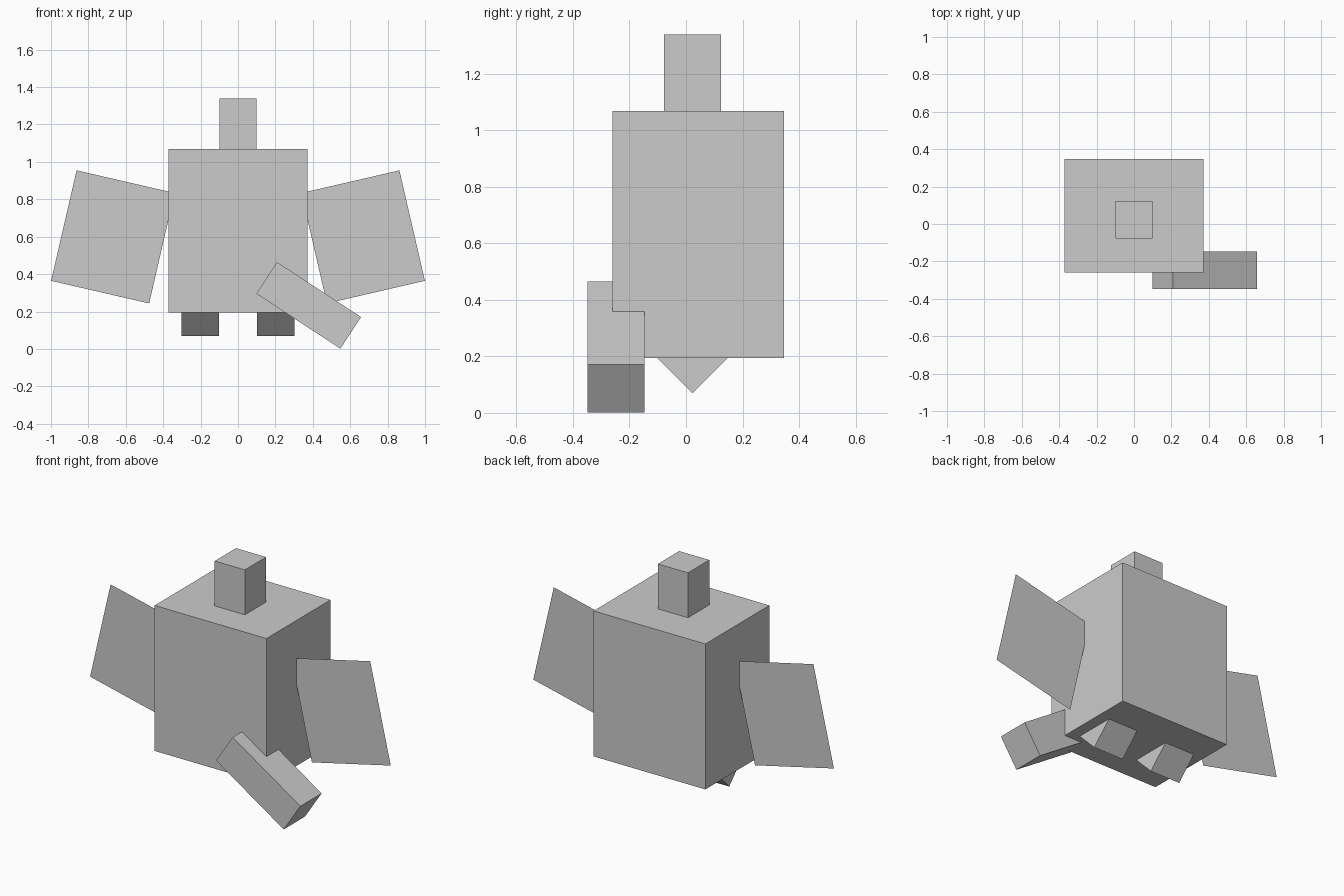
import bpy
from math import radians

if "Cube" in bpy.data.objects:
    bpy.data.objects.remove(bpy.data.objects["Cube"])


def box(name, loc, size, rot=(0, 0, 0)):
    bpy.ops.mesh.primitive_cube_add(size=1, location=loc, rotation=[radians(a) for a in rot])
    ob = bpy.context.object
    ob.name = name
    ob.scale = size
    return ob


def sheet(name, loc, size, rot):
    bpy.ops.mesh.primitive_plane_add(size=1, location=loc, rotation=[radians(a) for a in rot])
    ob = bpy.context.object
    ob.name = name
    ob.scale = (size[0], size[1], 1)
    return ob


MID_Y = 0.023

# Body block and head
box("body", (0, 0.043, 0.631), (0.743, 0.607, 0.874))
box("head", (0, MID_Y, 1.2), (0.2, 0.202, 0.276))

for side, s in (("left", -1), ("right", 1)):
    # Thin flat wings, tilted outwards, inner corner tucked into the body
    sheet(f"{side}_wing", (s * 0.669, MID_Y, 0.599), (0.538, 0.606), (90, -s * 13, 0))
    # Feet: cubes standing on one edge, upper half sunk in the body
    box(f"{side}_foot", (s * 0.202, MID_Y, 0.211), (0.202, 0.2, 0.2), (45, 0, 0))

# Slanted bar at the front right
box("front_bar", (0.378, -0.247, 0.233), (0.537, 0.202, 0.202), (0, 33.2, 0))
